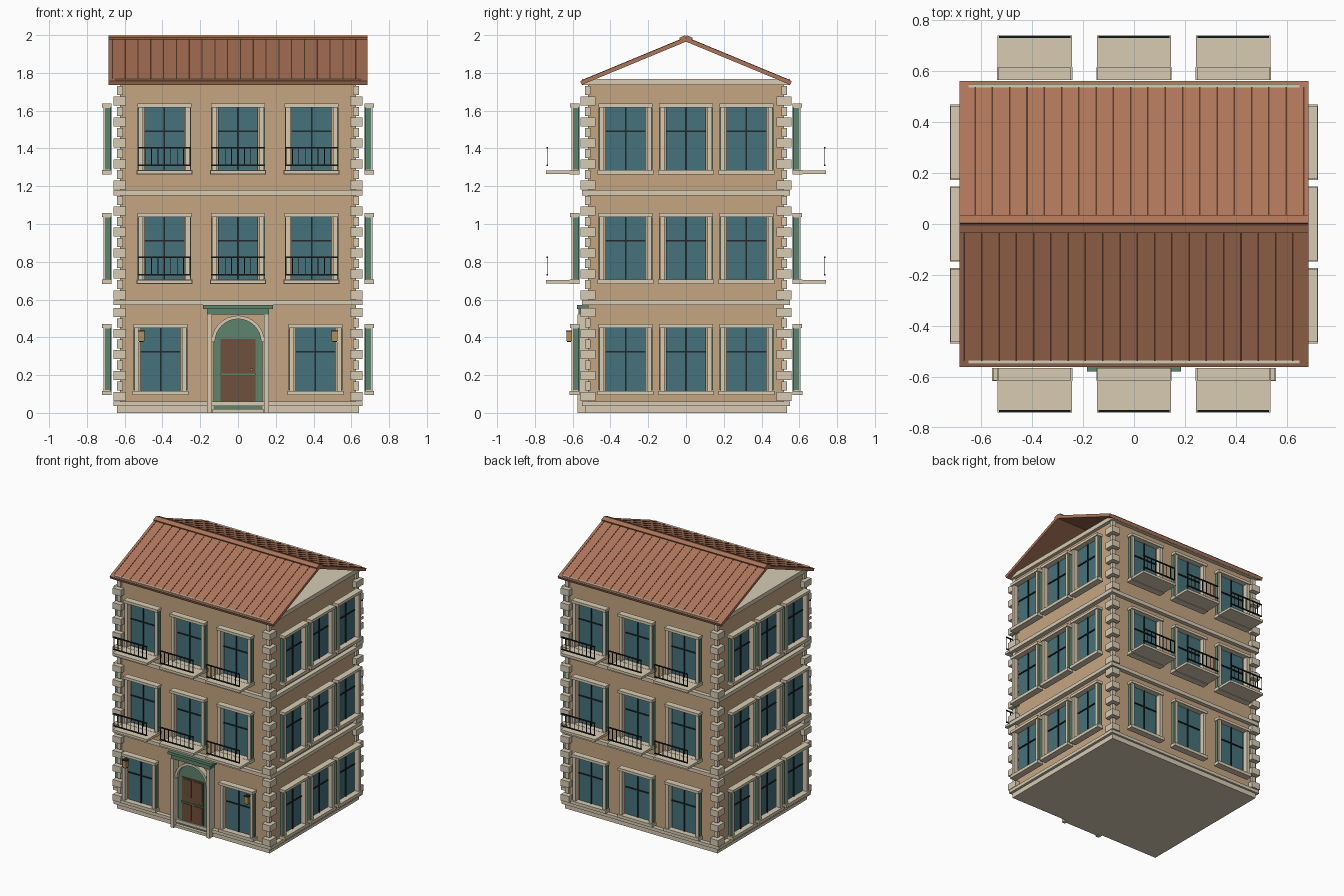
import bpy, bmesh
from math import pi, sin, cos, atan2, hypot
from mathutils import Matrix, Vector

if "Cube" in bpy.data.objects:
    bpy.data.objects.remove(bpy.data.objects["Cube"])

COLORS = {
    "stucco": (0.56, 0.38, 0.22), "stone": (0.68, 0.60, 0.45), "glass": (0.06, 0.17, 0.20),
    "iron": (0.015, 0.02, 0.02), "green": (0.11, 0.23, 0.15), "tile": (0.42, 0.18, 0.10),
    "rib": (0.10, 0.04, 0.025), "wood": (0.16, 0.08, 0.045), "brass": (0.45, 0.28, 0.09),
}
MATS = {}
for key, rgb in COLORS.items():
    MATS[key] = bpy.data.materials.new(key)
    MATS[key].diffuse_color = (*rgb, 1)

parts = {}


def bm_for(name, mat):
    if name not in parts:
        parts[name] = (bmesh.new(), mat)
    return parts[name][0]


def box(name, mat, x, y, z, turn=Matrix()):
    """Axis-aligned box given as (min, max) ranges, then transformed by turn."""
    size = [r[1] - r[0] for r in (x, y, z)]
    mid = Vector([(r[0] + r[1]) / 2 for r in (x, y, z)])
    m = turn @ Matrix.Translation(mid) @ Matrix.Diagonal((*size, 1))
    bmesh.ops.create_cube(bm_for(name, mat), size=1, matrix=m)


def prism(name, mat, outline, y0, y1):
    """Extrude an x,z outline along y."""
    bm = bm_for(name, mat)
    face = bm.faces.new([bm.verts.new((px, y0, pz)) for px, pz in outline])
    ext = bmesh.ops.extrude_face_region(bm, geom=[face])
    verts = [v for v in ext["geom"] if isinstance(v, bmesh.types.BMVert)]
    bmesh.ops.translate(bm, vec=(0, y1 - y0, 0), verts=verts)


def sym(a):
    return (-a, a)


# Walls, plinth, floor bands, cornice
box("walls", "stucco", sym(0.625), sym(0.52), (0.02, 1.75))
box("plinth", "stone", sym(0.64), sym(0.535), (0, 0.036))
for z0, z1 in ((0.036, 0.06), (0.57, 0.597), (1.152, 1.18)):
    box("floor_bands", "stone", sym(0.66), sym(0.55), (z0, z1))
box("cornice", "stone", sym(0.65), sym(0.55), (1.735, 1.767))

# Corner quoins, alternating large and small
for sx in (-1, 1):
    for sy in (-1, 1):
        for base in (0.06, 0.597, 1.18):
            for i in range(10):
                big = i % 2 == 0
                ox, oy = (0.66, 0.558) if big else (0.64, 0.535)
                ix, iy = (0.592, 0.48) if big else (0.61, 0.505)
                z0 = base + i * 0.0555
                if z0 + 0.05 > base + 0.51 and base == 0.06:
                    continue
                box("quoins", "stone", sorted((sx * ix, sx * ox)), sorted((sy * iy, sy * oy)),
                    (z0 + 0.003, z0 + 0.051))


def window(turn, u, wall, z, balcony):
    """Window on a wall at distance wall; u along the wall, -y outward before turning."""
    def b(name, mat, du, d, dz):
        box(name, mat, (u + du[0], u + du[1]), (-wall - d[1], -wall - d[0]),
            (z + dz[0], z + dz[1]), turn)
    b("window_glass", "glass", sym(0.106), (0.045, 0.053), (0.012, 0.358))
    b("window_bars", "iron", sym(0.004), (0.05, 0.06), (0.015, 0.355))
    b("window_bars", "iron", sym(0.106), (0.05, 0.06), (0.218, 0.226))
    b("window_sills", "stone", sym(0.148), (0.045, 0.096), (-0.008, 0.015))
    b("window_lintels", "stone", sym(0.143), (0.045, 0.094), (0.348, 0.368))
    for s in (-1, 1):
        b("window_jambs", "stone", sorted((s * 0.113, s * 0.138)), (0.05, 0.086), (0.015, 0.348))
        b("window_side_panels", "green", sorted((s * 0.138, s * 0.142)), (0.05, 0.078), (0.018, 0.345))
    if balcony:
        b("balcony_slabs", "stone", sym(0.146), (0.06, 0.22), (-0.004, 0.014))
        for h in (0.038, 0.13):
            b("balcony_rails", "iron", sym(0.14), (0.21, 0.218), (h, h + 0.008))
        for i in range(9):
            c = -0.136 + i * 0.034
            b("balcony_rails", "iron", (c - 0.002, c + 0.002), (0.212, 0.216), (0.038, 0.135))


# Windows on all four sides; ground floor front leaves room for the door
for face in range(4):
    turn = Matrix.Rotation(face * pi / 2, 4, "Z")
    long_side = face % 2 == 0
    for floor, z in enumerate((0.102, 0.69, 1.27)):
        spots = (-0.39, 0, 0.39) if long_side else (-0.32, 0, 0.32)
        if face == 0 and floor == 0:
            spots = (-0.41, 0.41)
        for u in spots:
            window(turn, u, 0.52 if long_side else 0.625, z, long_side and floor > 0)

# Roof: two sloped slabs with dark seams, open gable ends
run, rise = 0.56, 0.232
angle, length = atan2(rise, run), hypot(run, rise)
for face in (0, 2):
    slope = (Matrix.Rotation(face * pi / 2, 4, "Z") @ Matrix.Translation((0, -0.56, 1.757))
             @ Matrix.Rotation(angle, 4, "X"))
    box("roof_slabs", "tile", sym(0.685), (0, length - 0.004), (-0.022, 0), slope)
    for i in range(20):
        c = -0.665 + i * 0.0678
        box("roof_seams", "rib", (c - 0.003, c + 0.003), (0.025, length - 0.03), (-0.004, 0.0015), slope)
    box("ridge_cap", "tile", sym(0.685), (length - 0.034, length), (-0.004, 0.011), slope)

# Entrance: arched green surround, panelled door, posts, header
def arc(r, cz, n=16):
    return [(r * cos(pi * i / n), cz + r * sin(pi * i / n)) for i in range(n + 1)]


prism("door_surround", "green", [(-0.13, 0.02), (0.13, 0.02)] + arc(0.13, 0.38), -0.536, -0.515)
prism("door_arch", "stone", arc(0.14, 0.375) + arc(0.122, 0.375)[::-1], -0.56, -0.52)
box("door_step", "stone", sym(0.135), (-0.56, -0.52), (0, 0.02))
box("door_leaf", "wood", sym(0.092), (-0.542, -0.53), (0.06, 0.39))
for s in (-1, 1):
    for z0, z1 in ((0.075, 0.195), (0.25, 0.38)):
        box("door_panels", "wood", sorted((s * 0.012, s * 0.082)), (-0.548, -0.54), (z0, z1))
    box("door_posts", "stone", sorted((s * 0.137, s * 0.165)), (-0.575, -0.52), (0, 0.52))
    # Wall lanterns hung in front of the ground-floor windows
    c = s * 0.511
    box("lanterns", "brass", (c - 0.016, c + 0.016), (-0.633, -0.606), (0.38, 0.43))
    box("lantern_caps", "iron", (c - 0.019, c + 0.019), (-0.636, -0.603), (0.43, 0.436))
    box("lantern_caps", "iron", (c - 0.012, c + 0.012), (-0.63, -0.61), (0.374, 0.38))
box("door_rail", "green", sym(0.092), (-0.549, -0.53), (0.2, 0.208))
box("door_handle", "brass", (0.064, 0.08), (-0.556, -0.54), (0.222, 0.234))
box("door_header", "green", sym(0.165), (-0.57, -0.52), (0.52, 0.555))
box("door_header", "green", sym(0.185), (-0.578, -0.52), (0.55, 0.57))

# Turn every collected part into an object
for name, (bm, mat) in parts.items():
    bmesh.ops.recalc_face_normals(bm, faces=bm.faces)
    mesh = bpy.data.meshes.new(name)
    bm.to_mesh(mesh)
    bm.free()
    mesh.materials.append(MATS[mat])
    bpy.context.collection.objects.link(bpy.data.objects.new(name, mesh))

for m in bpy.data.materials:
    if m.users and not m.is_grease_pencil:
        m.use_nodes = True
        m.node_tree.nodes["Principled BSDF"].inputs["Base Color"].default_value = m.diffuse_color
